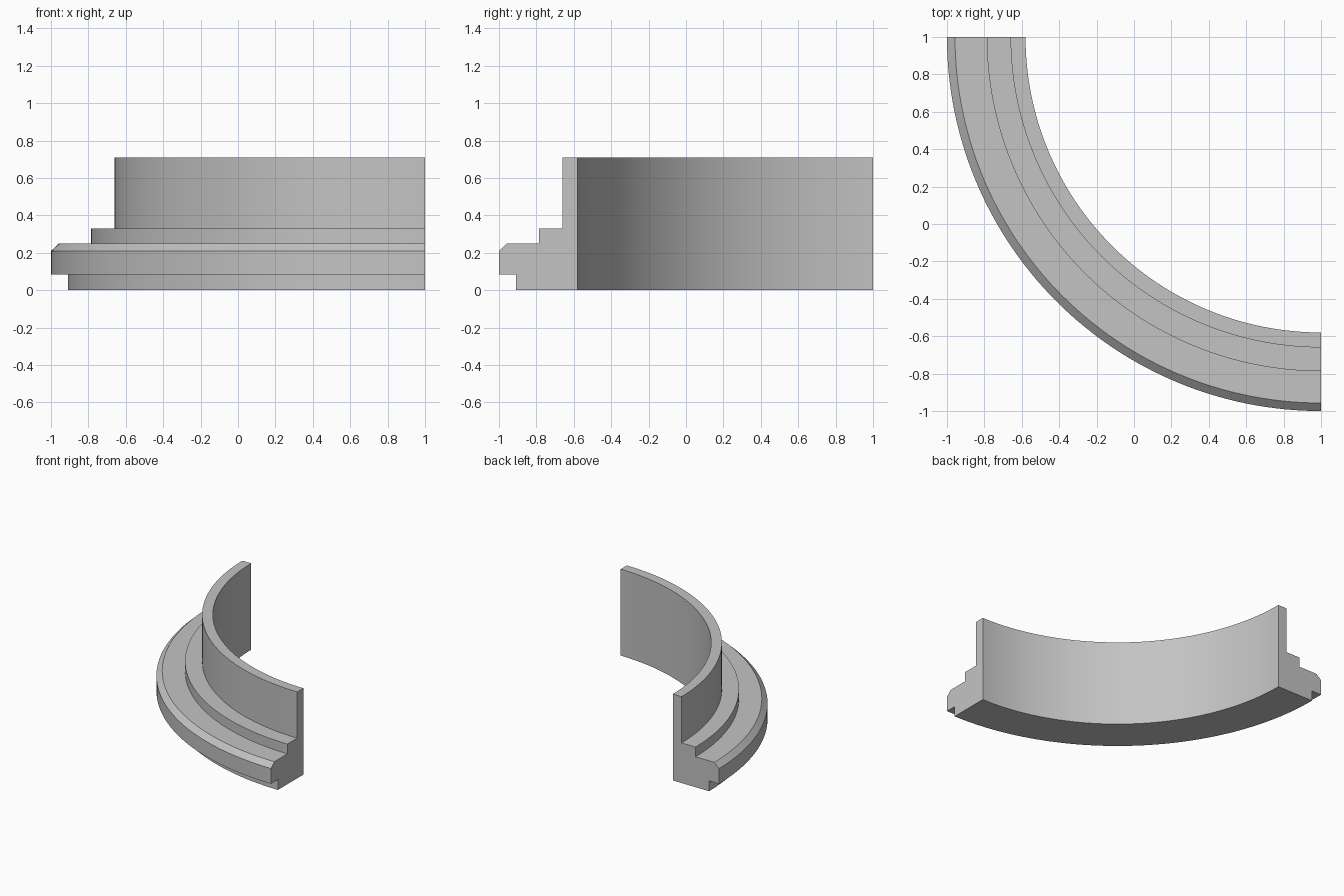
import bpy
import bmesh
from math import cos, sin, pi, radians

cube = bpy.data.objects.get("Cube")
if cube:
    bpy.data.objects.remove(cube, do_unlink=True)

SEGMENTS = 64
CENTRE = 1.0  # the arc's axis stands at x = y = CENTRE

# Moulding cross-section as (radius, height)
PROFILE = [
    (1.58, 0), (1.91, 0), (1.91, 0.085), (2, 0.085), (2, 0.21),
    (1.957, 0.25), (1.787, 0.25), (1.787, 0.33), (1.66, 0.33),
    (1.66, 0.71), (1.58, 0.71),
]


def make_material(name, colour):
    mat = bpy.data.materials.new(name)
    mat.use_nodes = True
    mat.diffuse_color = colour
    for node in mat.node_tree.nodes:
        if node.type == "BSDF_PRINCIPLED":
            node.inputs["Base Color"].default_value = colour
    return mat


def sweep_arc(name, profile, start, end, material):
    """Sweep a closed profile around the axis and cap both ends."""
    bm = bmesh.new()
    rings = []
    for i in range(SEGMENTS + 1):
        a = start + (end - start) * i / SEGMENTS
        rings.append([bm.verts.new((CENTRE + r * cos(a), CENTRE + r * sin(a), z))
                      for r, z in profile])
    n = len(profile)
    for low, high in zip(rings, rings[1:]):
        for j in range(n):
            k = (j + 1) % n
            bm.faces.new((low[j], low[k], high[k], high[j]))
    # Flat cut ends
    bm.faces.new(rings[0])
    bm.faces.new(rings[-1])
    bmesh.ops.recalc_face_normals(bm, faces=bm.faces)

    mesh = bpy.data.meshes.new(name)
    bm.to_mesh(mesh)
    bm.free()
    mesh.materials.append(material)
    obj = bpy.data.objects.new(name, mesh)
    bpy.context.collection.objects.link(obj)
    return obj


grey = make_material("neutral grey", (0.55, 0.55, 0.55, 1))
ring = sweep_arc("quarter_ring", PROFILE, pi, 1.5 * pi, grey)

# Smooth around the curve, crisp at the steps and chamfer
bpy.ops.object.select_all(action="DESELECT")
ring.select_set(True)
bpy.context.view_layer.objects.active = ring
bpy.ops.object.shade_smooth_by_angle(angle=radians(30))
